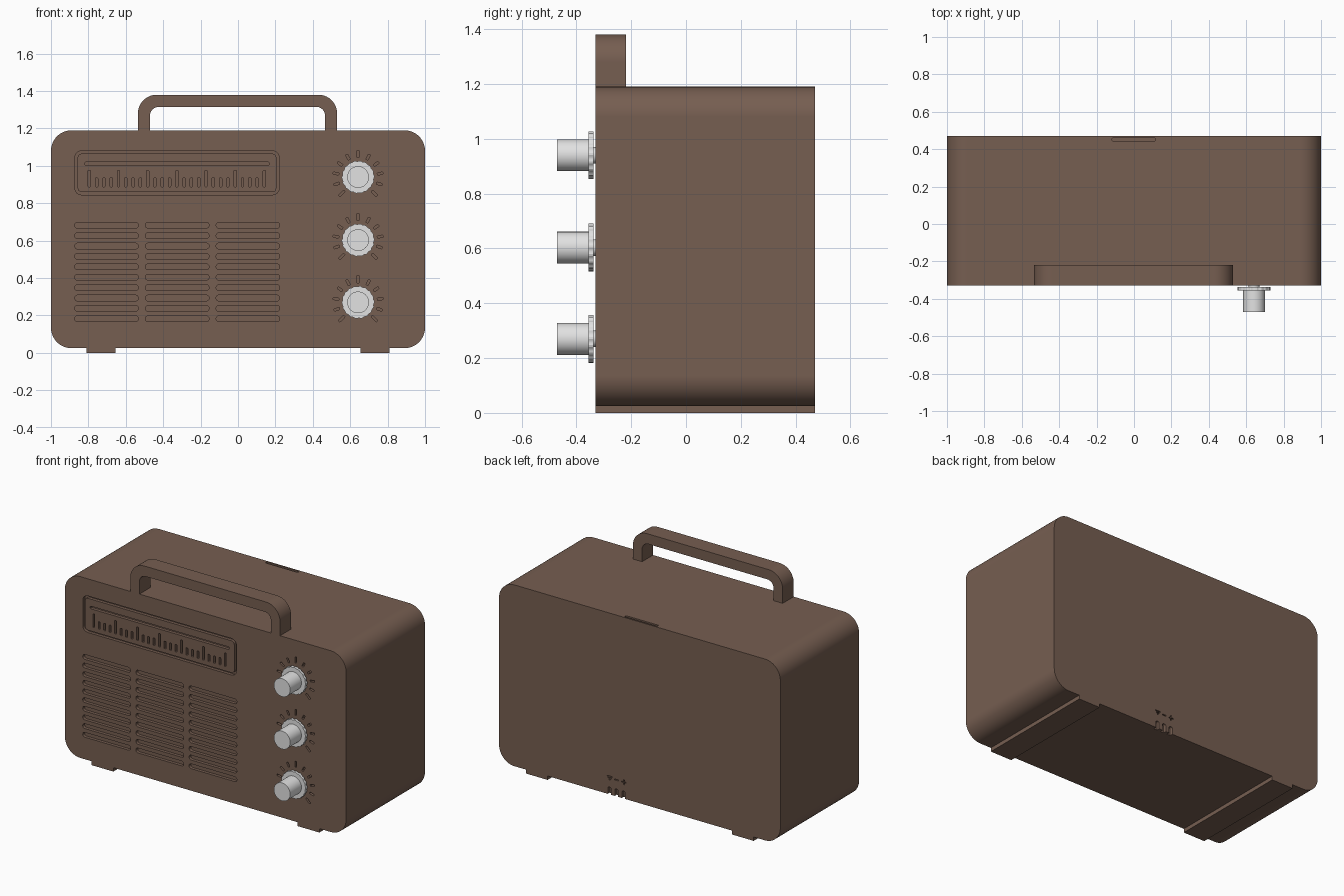
import bpy, bmesh
from math import sin, cos, pi, radians

cube = bpy.data.objects.get("Cube")
if cube:
    bpy.data.objects.remove(cube, do_unlink=True)

FRONT, BACK, BASE, TOP = -0.33, 0.47, 0.025, 1.19
CUT = 0.02


def make_material(name, rgb, rough):
    mat = bpy.data.materials.new(name)
    mat.use_nodes = True
    mat.diffuse_color = (*rgb, 1)
    bsdf = mat.node_tree.nodes["Principled BSDF"]
    bsdf.inputs["Base Color"].default_value = (*rgb, 1)
    bsdf.inputs["Roughness"].default_value = rough
    return mat


brown = make_material("warm brown", (0.181, 0.112, 0.082), 0.6)
pale = make_material("pale grey", (0.76, 0.76, 0.76), 0.5)


# Outlines in the x-z plane
def arc(cx, cz, r, a0, a1, n):
    angles = [radians(a0 + (a1 - a0) * i / n) for i in range(n + 1)]
    return [(cx + r * cos(a), cz + r * sin(a)) for a in angles]


def rounded(x0, x1, z0, z1, r, n=4):
    return (arc(x1 - r, z1 - r, r, 0, 90, n) + arc(x0 + r, z1 - r, r, 90, 180, n)
            + arc(x0 + r, z0 + r, r, 180, 270, n) + arc(x1 - r, z0 + r, r, 270, 360, n))


def box(x0, x1, z0, z1):
    return [(x0, z0), (x1, z0), (x1, z1), (x0, z1)]


def circle(cx, cz, r, n=48):
    return arc(cx, cz, r, 0, 360, n)[:-1]


# Extrude an outline along y, or along z for openings in the top
def prism(bm, outline, d0, d1, along_z=False):
    def loop(d):
        return [bm.verts.new((x, t, d) if along_z else (x, d, t)) for x, t in outline]
    a, b = loop(d0), loop(d1)
    bm.faces.new(a)
    bm.faces.new(b[::-1])
    for i in range(len(a)):
        j = (i + 1) % len(a)
        bm.faces.new((a[j], a[i], b[i], b[j]))


# Extrude a band between two outlines with equal point counts
def ring(bm, outer, inner, d0, d1):
    loops = [[bm.verts.new((x, d, z)) for x, z in o]
             for o, d in ((outer, d0), (outer, d1), (inner, d1), (inner, d0))]
    n = len(outer)
    for k in range(4):
        a, b = loops[k], loops[(k + 1) % 4]
        for i in range(n):
            j = (i + 1) % n
            bm.faces.new((a[i], a[j], b[j], b[i]))


def finish(bm, name, mat):
    bmesh.ops.recalc_face_normals(bm, faces=bm.faces)
    mesh = bpy.data.meshes.new(name)
    bm.to_mesh(mesh)
    bm.free()
    obj = bpy.data.objects.new(name, mesh)
    bpy.context.collection.objects.link(obj)
    mesh.materials.append(mat)
    return obj


def activate(obj):
    bpy.ops.object.select_all(action="DESELECT")
    obj.select_set(True)
    bpy.context.view_layer.objects.active = obj


def smooth(obj):
    activate(obj)
    bpy.ops.object.shade_smooth_by_angle(angle=radians(25))
    mod = obj.modifiers.new("Even shading", "WEIGHTED_NORMAL")
    mod.keep_sharp = True


# Cabinet
bm = bmesh.new()
prism(bm, rounded(-1, 1, BASE, TOP, 0.11, 12), FRONT, BACK)
cabinet = finish(bm, "cabinet", brown)

# Engraved details, gathered in one cutter
bm = bmesh.new()
f0, f1 = FRONT - 0.05, FRONT + CUT


def front_cut(outline):
    prism(bm, outline, f0, f1)


# Tuning scale: frame groove, pointer line, tick marks
ring(bm, rounded(-0.872, 0.22, 0.845, 1.08, 0.035),
     rounded(-0.857, 0.205, 0.86, 1.065, 0.02), f0, f1)
front_cut(rounded(-0.82, 0.168, 1.003, 1.02, 0.006, 2))
for i in range(25):
    x = -0.795 + i * 0.039
    tall = i % 4 == 0
    front_cut(rounded(x - 0.0065, x + 0.0065, 0.888, 0.975 if tall else 0.935, 0.003, 2))

# Speaker grille: three columns of slots
for col in range(3):
    x = -0.873 + col * 0.378
    for row in range(10):
        z = 0.182 + row * 0.0556
        front_cut(rounded(x, x + 0.34, z - 0.0155, z + 0.0155, 0.0145))

# Radial marks around each dial
KNOB_X, KNOB_Z = 0.642, (0.27, 0.603, 0.94)
for kz in KNOB_Z:
    for i in range(11):
        a = radians(-135 + 27 * i)
        reach = 0.143 if i % 5 == 0 else 0.135
        mark = rounded(-0.006, 0.006, 0.104, reach, 0.003, 2)
        front_cut([(KNOB_X + x * cos(a) + z * sin(a), kz - x * sin(a) + z * cos(a))
                   for x, z in mark])

# Slot in the top
prism(bm, rounded(-0.118, 0.115, 0.444, 0.46, 0.007), TOP - CUT, TOP + 0.05, True)

# Wire notches at the lower back edge, with polarity marks above
b0, b1 = BACK - CUT, BACK + 0.05
for x in (0.115, 0.165, 0.215):
    prism(bm, rounded(x - 0.012, x + 0.012, -0.02, 0.072, 0.01), b0, b1)
prism(bm, box(0.152, 0.178, 0.127, 0.134), b0, b1)
w, s = 0.0035, 0.016
plus = [(w, w), (w, s), (-w, s), (-w, w), (-s, w), (-s, -w),
        (-w, -w), (-w, -s), (w, -s), (w, -w), (s, -w), (s, w)]
prism(bm, [(0.112 + x, 0.13 + z) for x, z in plus], b0, b1)
for k in range(3):
    z = 0.12 + k * 0.01
    prism(bm, box(0.213 - 0.006 * (k + 1), 0.213 + 0.006 * (k + 1), z - 0.003, z + 0.003), b0, b1)

cutter = finish(bm, "engraving_cutter", brown)
cutter.hide_render = True
mod = cabinet.modifiers.new("Engraving", "BOOLEAN")
mod.operation = "DIFFERENCE"
mod.solver = "EXACT"
mod.object = cutter
activate(cabinet)
bpy.ops.object.modifier_apply(modifier=mod.name)
bpy.data.objects.remove(cutter, do_unlink=True)
smooth(cabinet)

# Carrying handle
L, R, H, T = -0.535, 0.53, 1.38, 0.065
outline = [(R, TOP)] + arc(R - 0.1, H - 0.1, 0.1, 0, 90, 10)
outline += arc(L + 0.1, H - 0.1, 0.1, 90, 180, 10) + [(L, TOP), (L + T, TOP)]
outline += arc(L + T + 0.045, H - T - 0.045, 0.045, 180, 90, 8)
outline += arc(R - T - 0.045, H - T - 0.045, 0.045, 90, 0, 8) + [(R - T, TOP)]
bm = bmesh.new()
prism(bm, outline, FRONT, -0.218)
smooth(finish(bm, "handle", brown))

# Full-depth feet
for side, name in ((1, "left_foot"), (-1, "right_foot")):
    bm = bmesh.new()
    prism(bm, box(side * 0.655, side * 0.81, 0, BASE), FRONT, BACK)
    finish(bm, name, brown)

# Dials: shaft, knurled flange and round grip
for kz, name in zip(KNOB_Z, ("lower_dial", "middle_dial", "upper_dial")):
    bm = bmesh.new()
    prism(bm, circle(KNOB_X, kz, 0.03, 24), -0.338, FRONT + 0.005)
    teeth = []
    for i in range(72):
        r = 0.0875 if i % 4 < 2 else 0.0845
        a = 2 * pi * i / 72
        teeth.append((KNOB_X + r * cos(a), kz + r * sin(a)))
    prism(bm, teeth, -0.355, -0.338)
    prism(bm, circle(KNOB_X, kz, 0.058), -0.47, -0.355)
    smooth(finish(bm, name, pale))
